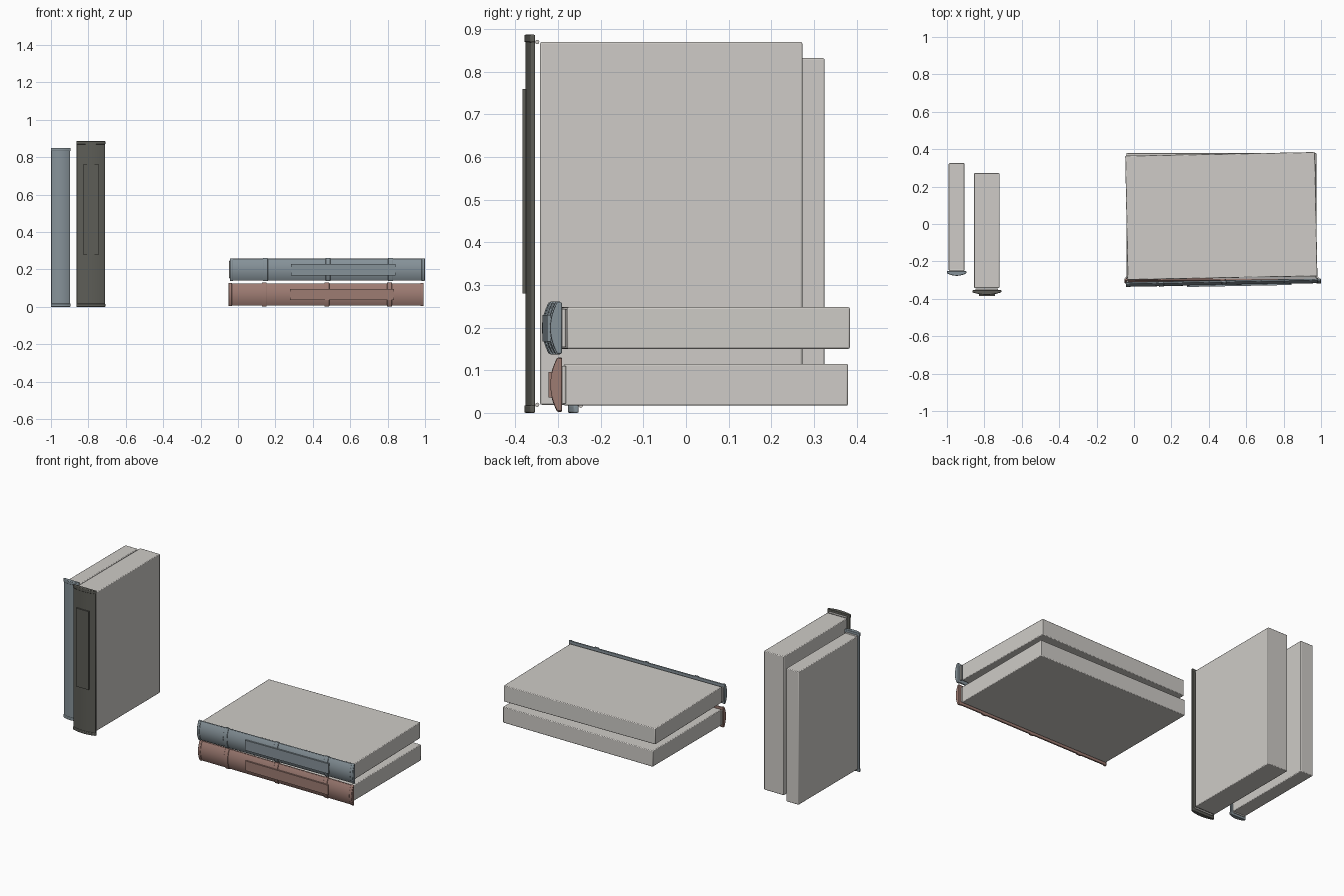
import bpy, bmesh, math
from mathutils import Matrix, Vector

cube = bpy.data.objects.get("Cube")
if cube:
    bpy.data.objects.remove(cube, do_unlink=True)


def material(name, rgb):
    m = bpy.data.materials.new(name)
    m.use_nodes = True
    m.diffuse_color = (*rgb, 1)
    m.node_tree.nodes["Principled BSDF"].inputs["Base Color"].default_value = (*rgb, 1)
    return m


PAPER = material("warm grey paper", (0.62, 0.60, 0.57))
BLUE = material("slate blue cloth", (0.24, 0.29, 0.32))
RED = material("dusty red cloth", (0.34, 0.20, 0.17))
DARK = material("charcoal cloth", (0.11, 0.11, 0.095))


def finish(bm, name, mat, frame, bevel=0.0):
    bmesh.ops.recalc_face_normals(bm, faces=bm.faces)
    mesh = bpy.data.meshes.new(name)
    bm.to_mesh(mesh)
    bm.free()
    mesh.materials.append(mat)
    ob = bpy.data.objects.new(name, mesh)
    bpy.context.collection.objects.link(ob)
    ob.matrix_world = frame
    if bevel:
        mod = ob.modifiers.new("soft edges", 'BEVEL')
        mod.width = bevel
        mod.segments = 2
        mod.limit_method = 'ANGLE'
        mod.angle_limit = math.radians(50)
    bpy.ops.object.select_all(action='DESELECT')
    ob.select_set(True)
    bpy.context.view_layer.objects.active = ob
    bpy.ops.object.shade_smooth_by_angle(angle=math.radians(35))
    return ob


def block(name, lo, hi, mat, frame, bevel=0.0):
    lo, hi = Vector(lo), Vector(hi)
    bm = bmesh.new()
    bmesh.ops.create_cube(bm, size=1)
    bmesh.ops.scale(bm, vec=hi - lo, verts=bm.verts)
    bmesh.ops.translate(bm, vec=(lo + hi) / 2, verts=bm.verts)
    finish(bm, name, mat, frame, bevel)


def arched(name, width, z0, z1, edge, depth, mat, frame, bevel=0.0, steps=16):
    """Strip with a flat back and a bowed front, running along z."""
    bm = bmesh.new()
    h = width / 2
    outline = [(h, 0), (-h, 0)]
    for i in range(steps + 1):
        t = -1 + 2 * i / steps
        outline.append((t * h, -edge - (depth - edge) * (1 - t * t)))
    face = bm.faces.new([bm.verts.new((x, y, z0)) for x, y in outline])
    out = bmesh.ops.extrude_face_region(bm, geom=[face])
    bmesh.ops.translate(bm, vec=(0, 0, z1 - z0),
                        verts=[g for g in out["geom"] if isinstance(g, bmesh.types.BMVert)])
    finish(bm, name, mat, frame, bevel)


def book(name, mat, frame, width, length, pages_x, pages_y, pages_z,
         depth=0.023, ridges=(), label=None):
    # Page block
    block(name + "_pages", (-pages_x / 2, pages_y[0], pages_z[0]),
          (pages_x / 2, pages_y[1], pages_z[1]), PAPER, frame, 0.004)
    # Bowed spine with thicker end bands
    arched(name + "_spine", width - 0.004, 0.002, length - 0.002, 0.009, depth, mat, frame, 0.002)
    for end, z in (("lower", 0), ("upper", length - 0.018)):
        arched(f"{name}_{end}_end_band", width, z, z + 0.018, 0.011, depth + 0.002, mat, frame, 0.003)
    # Headbands between spine and pages
    for end, z in zip(("lower", "upper"), pages_z):
        bm = bmesh.new()
        bmesh.ops.create_cone(bm, cap_ends=True, segments=12, radius1=0.005, radius2=0.005,
                              depth=pages_x * 0.9,
                              matrix=Matrix.Translation((0, 0.005, z)) @ Matrix.Rotation(math.pi / 2, 4, 'Y'))
        finish(bm, f"{name}_{end}_headband", PAPER, frame)
    # Raised ridges across the spine
    for i, z in enumerate(ridges):
        arched(f"{name}_ridge_{i + 1}", width + 0.003, z - 0.013, z + 0.013,
               0.011, depth + 0.003, mat, frame, 0.002)
    # Thin blank label plate
    if label:
        w, z0, z1 = label
        block(name + "_label", (-w / 2, -depth - 0.007, z0), (w / 2, -depth + 0.002, z1), mat, frame)


# Two upright books
book("thin_upright_book", BLUE, Matrix.Translation((-0.948, -0.252, 0)),
     0.105, 0.85, 0.085, (0.002, 0.577), (0.017, 0.832))
book("thick_upright_book", DARK, Matrix.Translation((-0.787, -0.354, 0)),
     0.155, 0.887, 0.135, (0.012, 0.627), (0.019, 0.87), label=(0.085, 0.28, 0.76))

# Two stacked books lying on their sides
lay = Matrix.Rotation(math.pi / 2, 4, 'Y')
ridge_places = (0.19, 0.525, 0.86)
book("lower_lying_book", RED, Matrix.Translation((-0.05, -0.291, 0.066)) @ lay,
     0.124, 1.043, 0.098, (0.004, 0.671), (0.01, 1.025),
     depth=0.025, ridges=ridge_places, label=(0.06, 0.327, 0.885))
book("upper_lying_book", BLUE,
     Matrix.Translation((-0.044, -0.311, 0.199)) @ Matrix.Rotation(math.radians(1.1), 4, 'Z') @ lay,
     0.121, 1.043, 0.098, (0.012, 0.676), (0.01, 1.025),
     depth=0.025, ridges=ridge_places, label=(0.062, 0.327, 0.885))
